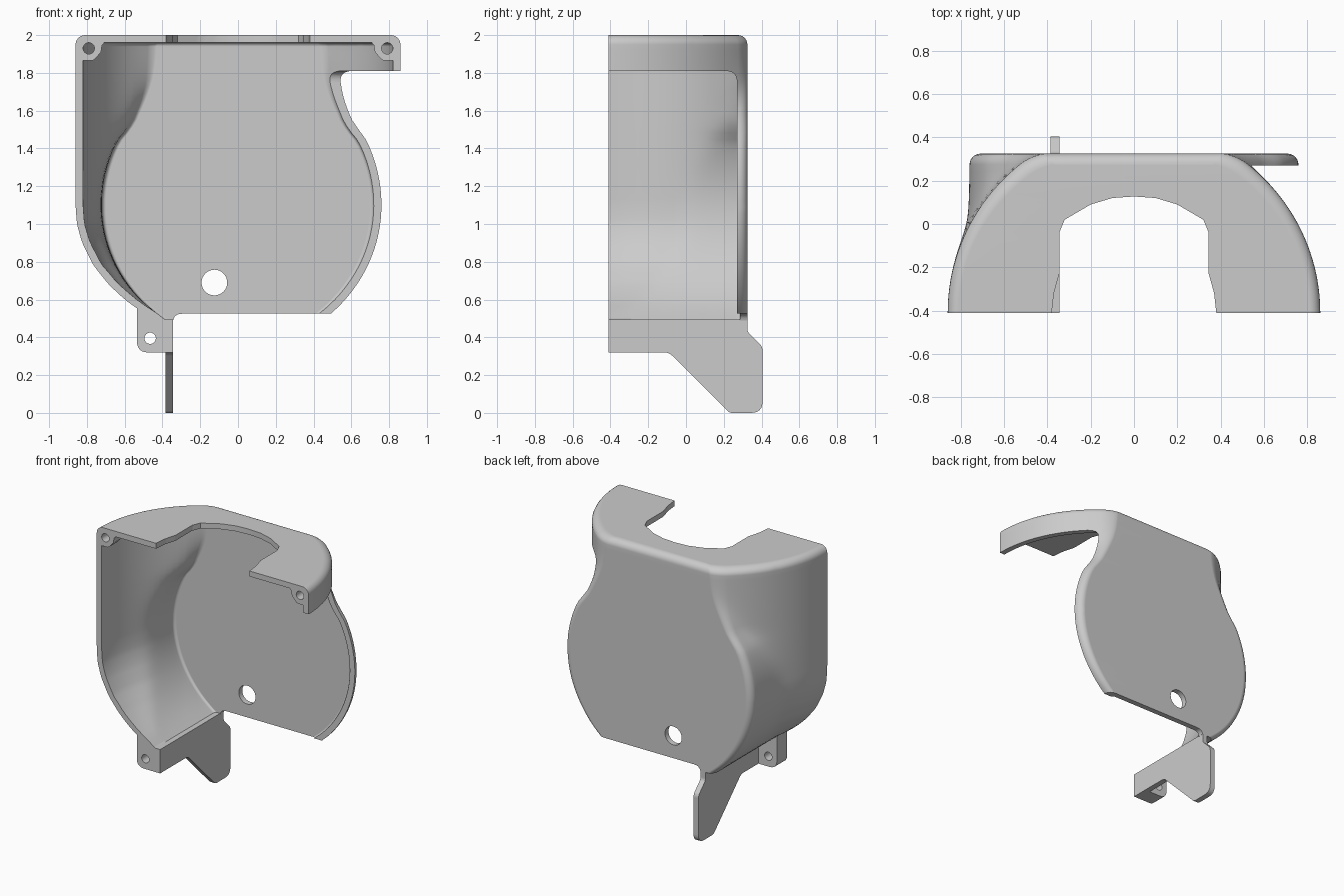
import bpy, bmesh, math
from mathutils import Vector

cube = bpy.data.objects.get("Cube")
if cube:
    bpy.data.objects.remove(cube)

FRONT, BACK, TOP, LOW, WALL = -0.41, 0.325, 2.0, 0.49, 0.04

GREY = (0.6, 0.6, 0.6, 1)
grey = bpy.data.materials.new("light grey")
grey.use_nodes = True
grey.diffuse_color = GREY
grey.node_tree.nodes["Principled BSDF"].inputs["Base Color"].default_value = GREY


def make(name, bm):
    bmesh.ops.recalc_face_normals(bm, faces=bm.faces)
    mesh = bpy.data.meshes.new(name)
    bm.to_mesh(mesh)
    bm.free()
    mesh.materials.append(grey)
    ob = bpy.data.objects.new(name, mesh)
    bpy.context.collection.objects.link(ob)
    return ob


def rounded(pts, steps=6):
    """Corner points (a, b, radius) to an outline with rounded corners."""
    out = []
    for i, (a, b, r) in enumerate(pts):
        p = Vector((a, b))
        if not r:
            out.append(p)
            continue
        u = (Vector(pts[i - 1][:2]) - p).normalized()
        v = (Vector(pts[(i + 1) % len(pts)][:2]) - p).normalized()
        cut = r / math.tan(u.angle(v) / 2)
        s, e = p + u * cut, p + v * cut
        for k in range(steps + 1):
            t = k / steps
            out.append(s * (1 - t) ** 2 + p * 2 * t * (1 - t) + e * t * t)
    return out


def prism(name, pts, axis, lo, hi):
    """Extrude an outline along x, y or z."""
    place = {"x": lambda a, b, h: (h, a, b),
             "y": lambda a, b, h: (a, h, b),
             "z": lambda a, b, h: (a, b, h)}[axis]
    bm = bmesh.new()
    ends = [[bm.verts.new(place(p.x, p.y, h)) for p in rounded(pts)] for h in (lo, hi)]
    n = len(ends[0])
    for ring in ends:
        bm.faces.new(ring)
    for i in range(n):
        j = (i + 1) % n
        bm.faces.new((ends[0][i], ends[0][j], ends[1][j], ends[1][i]))
    return make(name, bm)


def rod(name, x, z, r, lo, hi):
    pts = [(x + r * math.cos(k * math.tau / 32), z + r * math.sin(k * math.tau / 32), 0)
           for k in range(32)]
    return prism(name, pts, "y", lo, hi)


def activate(ob):
    bpy.ops.object.select_all(action="DESELECT")
    ob.select_set(True)
    bpy.context.view_layer.objects.active = ob


def subtract(ob, *cutters):
    activate(ob)
    for c in cutters:
        c.hide_render = True
        m = ob.modifiers.new("cut", "BOOLEAN")
        m.operation, m.solver, m.object = "DIFFERENCE", "EXACT", c
        bpy.ops.object.modifier_apply(modifier=m.name)
    for c in cutters:
        bpy.data.objects.remove(c)


def finish(ob):
    activate(ob)
    bpy.ops.object.shade_smooth_by_angle(angle=math.radians(32))
    m = ob.modifiers.new("even shading", "WEIGHTED_NORMAL")
    m.keep_sharp = True


def interp(table, z):
    for (z0, v0), (z1, v1) in zip(table, table[1:]):
        if z <= z1:
            return v0 + (v1 - v0) * (z - z0) / (z1 - z0)
    return table[-1][1]


# Half widths of the housing at its open front and at its back plate
FRONT_LOW = [(0.49, 0.43), (0.55, 0.53), (0.6, 0.6), (0.68, 0.685), (0.78, 0.765),
             (0.9, 0.825), (1.0, 0.853), (1.1, 0.86), (2.0, 0.86)]
NECK = [(1.45, 0.668), (1.55, 0.59), (1.66, 0.53), (1.77, 0.47), (2.0, 0.36)]


def half_width(y, z):
    f = interp(FRONT_LOW, z)
    depth = max(y - FRONT, 0)
    drum = math.sqrt(max(f * f - depth * depth, 0))
    disc = math.sqrt(0.57 - (z - 1.1) ** 2) if z < 1.45 else interp(NECK, z)
    blend = 0.07 * depth / (BACK - FRONT)
    return 0.5 * (drum + disc + math.sqrt((drum - disc) ** 2 + blend ** 2))


def wall_inset(y, z, wall):
    """Sideways distance that gives an even wall on a sloping side."""
    h = 0.03
    dy = (half_width(y + h, z) - half_width(y - h, z)) / (2 * h)
    dz = (half_width(y, z + h) - half_width(y, z - h)) / (2 * h)
    return wall * min(math.sqrt(1 + dy * dy + dz * dz), 1.6)


def fillet_steps(start, end, count, radius):
    """Positions along an axis and their inset, ending in a quarter round."""
    flat = end - radius
    steps = [(start + (flat - start) * k / count, 0) for k in range(count + 1)]
    for k in range(1, 7):
        t = k * math.pi / 12
        steps.append((flat + radius * math.sin(t), radius * (1 - math.cos(t))))
    return steps


def housing_solid(name, front, low, wall, radius):
    """Closed solid of stacked rings, rounded at the top and the back."""
    bm = bmesh.new()
    rings = []
    length = BACK - wall - front
    for z, inset in fillet_steps(low, TOP - wall, 44, radius):
        half = []
        for y, pull in fillet_steps(front, BACK - wall, 22, radius):
            x = half_width(y, z) - wall_inset(y, z, wall) - pull - inset
            half.append((x, front + (y - front) * (1 - inset / length)))
        outline = [(-x, y) for x, y in half] + half[::-1]
        rings.append([bm.verts.new((x, y, z)) for x, y in outline])
    n = len(rings[0])
    for lower, upper in zip(rings, rings[1:]):
        for i in range(n):
            j = (i + 1) % n
            bm.faces.new((lower[i], lower[j], upper[j], upper[i]))
    for ring in (rings[0], rings[-1]):
        for i in range(n // 2 - 1):
            bm.faces.new((ring[i], ring[i + 1], ring[n - 2 - i], ring[n - 1 - i]))
    bmesh.ops.triangulate(bm, faces=bm.faces)
    return make(name, bm)


# Housing: hollowed, then open at the left side, bottom edge, top notch and back hole
arch = [(0.38, -0.5), (0.38, -0.41), (0.37, -0.32), (0.345, -0.23), (0.345, -0.04),
        (0.32, 0.02), (0.2, 0.09), (0.1, 0.12)]
notch = [(x, y, 0) for x, y in arch] + [(0, 0.127, 0)] + [(-x, y, 0) for x, y in arch[::-1]]
housing = housing_solid("housing", FRONT, LOW, 0, 0.05)
subtract(
    housing,
    housing_solid("cavity_cutter", FRONT - 0.1, LOW - 0.1, WALL, 0.02),
    prism("side_cutter", [(-1, 0.2, 0), (0.27, 0.2, 0), (0.27, 1.81, 0.06), (-1, 1.81, 0)],
          "x", 0.0, 1.2),
    prism("bottom_cutter", [(-0.345, 0.3, 0), (1, 0.3, 0), (1, 0.525, 0), (-0.345, 0.525, 0.05)],
          "y", -0.6, 0.6),
    prism("notch_cutter", notch, "z", 1.9, 2.1),
    rod("hole_cutter", -0.125, 0.69, 0.068, 0.1, 0.5))
finish(housing)

# Screw bosses in the two upper front corners
for name, s in (("right", -1), ("left", 1)):
    outline = [(0.835, 1.865, 0), (0.765, 1.865, 0.03), (0.725, 1.91, 0.02),
               (0.72, 1.945, 0), (0.70, 1.97, 0), (0.835, 1.97, 0.02)]
    boss = prism(name + "_screw_boss", [(s * x, z, r) for x, z, r in outline],
                 "y", FRONT, FRONT + 0.09)
    subtract(boss, rod("screw_cutter", s * 0.79, 1.93, 0.03, -0.6, 0))
    finish(boss)

# Lower screw lug
lug = prism("lower_screw_lug", [(-0.535, 0.56, 0), (-0.535, 0.32, 0.06), (-0.365, 0.32, 0),
                                (-0.365, 0.488, 0), (-0.42, 0.51, 0)],
            "y", FRONT, FRONT + 0.12)
subtract(lug, rod("lug_cutter", -0.465, 0.395, 0.03, -0.6, 0))
finish(lug)

# Thin foot plate that runs back and down
foot = prism("foot_plate", [(FRONT, 0.495, 0), (FRONT, 0.32, 0), (-0.09, 0.32, 0.06),
                            (0.23, 0.0, 0.04), (0.405, 0.0, 0.06), (0.405, 0.35, 0.05),
                            (0.325, 0.43, 0.04), (0.325, 0.525, 0), (0.285, 0.525, 0),
                            (0.285, 0.495, 0)], "x", -0.385, -0.345)
finish(foot)
